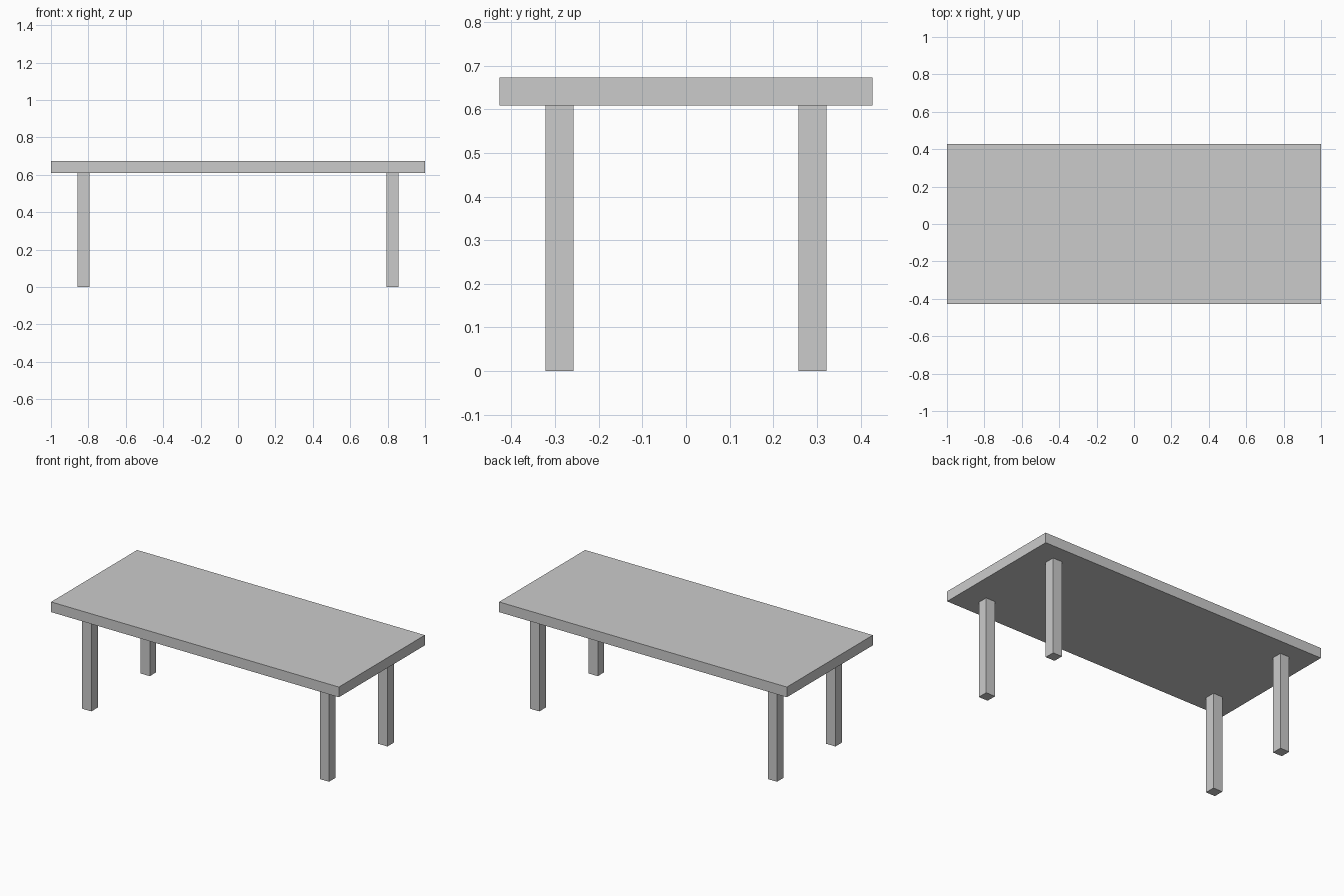
import bpy

if "Cube" in bpy.data.objects:
    bpy.data.objects.remove(bpy.data.objects["Cube"])


def box(name, x, y, z):
    """Axis-aligned box from (min, max) ranges."""
    bpy.ops.mesh.primitive_cube_add(size=1, location=[(a + b) / 2 for a, b in (x, y, z)])
    ob = bpy.context.object
    ob.name = name
    ob.scale = [b - a for a, b in (x, y, z)]
    bpy.ops.object.transform_apply(location=False, rotation=False, scale=True)
    return ob


TOP_Z, UNDER_Z = 0.673, 0.609
LEG = 0.064            # square leg width
LEG_X, LEG_Y = 0.826, 0.29  # leg centres

# Tabletop slab
box("tabletop", (-1, 1), (-0.427, 0.427), (UNDER_Z, TOP_Z))

# Four square legs
for side, sx in (("left", -1), ("right", 1)):
    for end, sy in (("front", -1), ("back", 1)):
        cx, cy = sx * LEG_X, sy * LEG_Y
        box(f"{end}_{side}_leg", (cx - LEG / 2, cx + LEG / 2),
            (cy - LEG / 2, cy + LEG / 2), (0, UNDER_Z))
